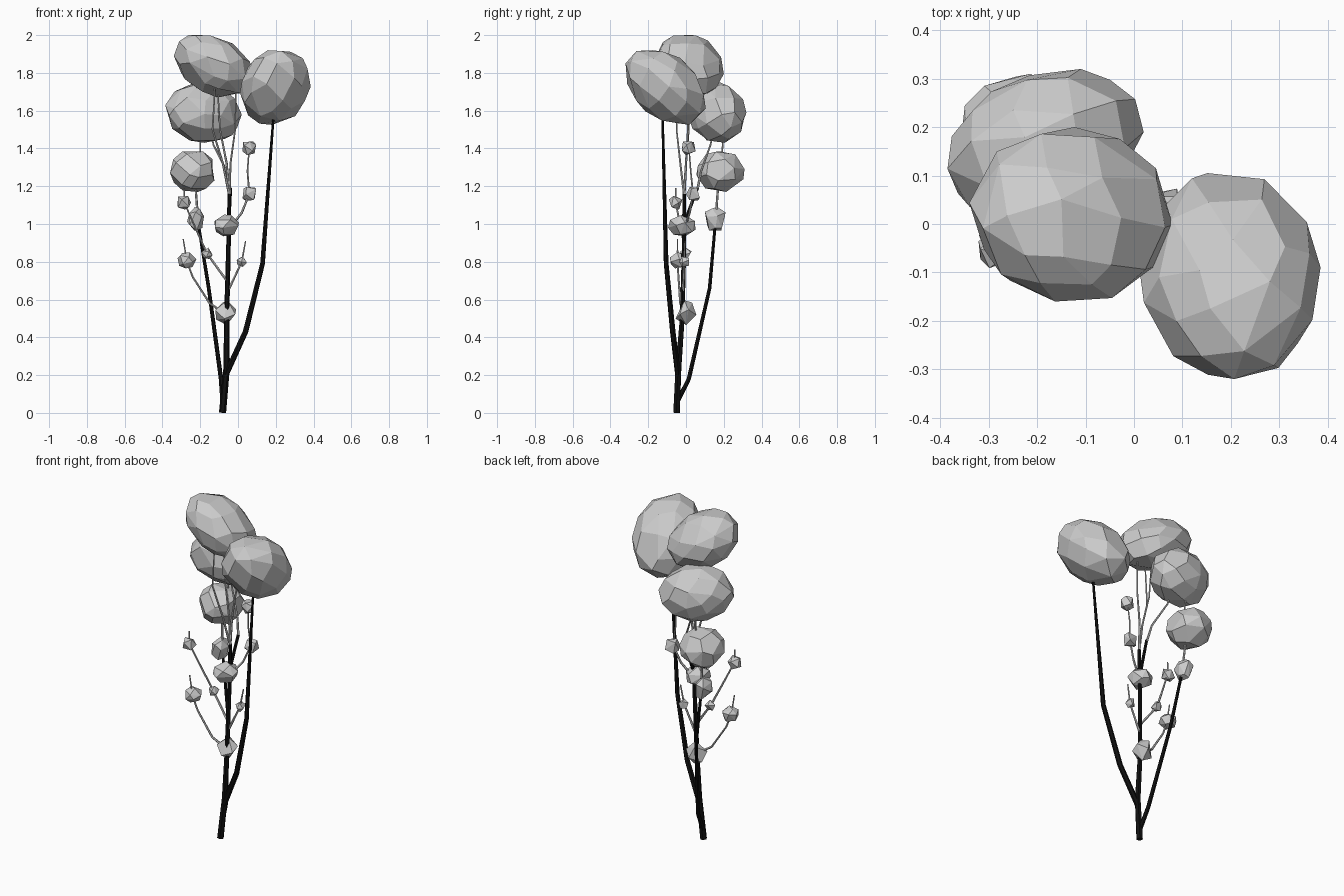
import bpy, bmesh, math, random
from mathutils import Vector, Euler

if "Cube" in bpy.data.objects:
    bpy.data.objects.remove(bpy.data.objects["Cube"])

random.seed(4)
bark = bpy.data.materials.new("dark_bark")
bark.diffuse_color = (0.005, 0.005, 0.005, 1)
bark.use_nodes = True
bark.node_tree.nodes["Principled BSDF"].inputs["Base Color"].default_value = bark.diffuse_color


def foliage(name, lo, hi, n, radii=(1, 1, 1), tilt=(0, 0, 0)):
    """Faceted clump: hull of scattered points, tilted, fitted to a box."""
    rot = Euler([math.radians(t) for t in tilt]).to_matrix()
    spin = Euler([random.uniform(0, 6.28) for _ in range(3)]).to_matrix()
    pts = []
    for i in range(n):
        z = 1 - (2 * i + 1) / n
        a = i * 2.39996
        r = math.sqrt(1 - z * z)
        jitter = Vector([random.uniform(-1, 1) for _ in range(3)]) * 0.7 / math.sqrt(n)
        p = spin @ (Vector((r * math.cos(a), r * math.sin(a), z)) + jitter).normalized()
        pts.append(rot @ Vector([p[k] * radii[k] for k in range(3)]))
    mn = [min(p[k] for p in pts) for k in range(3)]
    mx = [max(p[k] for p in pts) for k in range(3)]
    bm = bmesh.new()
    for p in pts:
        bm.verts.new([lo[k] + (p[k] - mn[k]) / (mx[k] - mn[k]) * (hi[k] - lo[k])
                      for k in range(3)])
    bmesh.ops.convex_hull(bm, input=bm.verts)
    if n > 20:
        bmesh.ops.dissolve_limit(bm, angle_limit=math.radians(13),
                                 verts=bm.verts, edges=bm.edges)
    bmesh.ops.recalc_face_normals(bm, faces=bm.faces)
    me = bpy.data.meshes.new(name)
    bm.to_mesh(me)
    bm.free()
    bpy.context.collection.objects.link(bpy.data.objects.new(name, me))


def bud(name, c, r, n=9):
    foliage(name, [v - r for v in c], [v + r for v in c], n)


def branch(name, pts, mat=None):
    """Tapered six-sided limb through (x, y, z, radius) points."""
    cu = bpy.data.curves.new(name, 'CURVE')
    cu.dimensions = '3D'
    cu.bevel_depth = 1
    cu.bevel_resolution = 1
    cu.use_fill_caps = True
    sp = cu.splines.new('POLY')
    sp.points.add(len(pts) - 1)
    for q, p in zip(sp.points, pts):
        q.co = (*p[:3], 1)
        q.radius = p[3]
    sp.use_smooth = False
    ob = bpy.data.objects.new(name, cu)
    bpy.context.collection.objects.link(ob)
    if mat:
        cu.materials.append(mat)
    bpy.ops.object.select_all(action='DESELECT')
    ob.select_set(True)
    bpy.context.view_layer.objects.active = ob
    bpy.ops.object.convert(target='MESH')


# Main limbs
branch("trunk", [(-.082, -.05, .001, .019), (-.06, -.04, .24, .017),
                 (-.06, -.02, .5, .014), (-.05, -.01, .9, .012), (-.045, -.01, 1.16, .01)], bark)
branch("right_limb", [(-.065, -.042, .2, .016), (.04, -.07, .43, .015),
                      (.13, -.105, .79, .013), (.19, -.125, 1.6, .006)], bark)
branch("left_limb", [(-.08, -.05, .05, .013), (-.09, .015, .18, .012),
                     (-.155, .125, .66, .01), (-.21, .155, 1.0, .008)], bark)
branch("back_limb", [(-.05, -.01, 1.0, .01), (-.04, .06, 1.19, .009)], bark)

# Thin twigs
T = .006
twigs = [
    [(-.21, .155, 1.0), (-.225, .17, 1.2), (-.2, .19, 1.36), (-.2, .2, 1.5)],
    [(-.04, .06, 1.18), (-.06, .08, 1.28), (-.13, .13, 1.42), (-.15, .15, 1.52)],
    [(-.045, -.01, 1.15), (-.06, 0, 1.32), (-.095, .015, 1.5), (-.11, .02, 1.75)],
    [(-.045, -.01, 1.15), (-.08, -.03, 1.32), (-.135, -.05, 1.5), (-.12, -.05, 1.75)],
    [(-.045, -.01, 1.15), (-.04, 0, 1.32), (-.015, .01, 1.5), (-.01, .015, 1.75)],
    [(-.06, -.01, .52), (-.15, -.03, .58), (-.24, -.04, .72), (-.27, -.045, .8),
     (-.29, -.045, .92)],
    [(-.06, -.015, .7), (-.165, 0, .845), (-.23, -.03, .99), (-.285, -.055, 1.115),
     (-.285, -.055, 1.19)],
    [(-.055, -.015, .64), (.02, -.01, .8), (.04, -.005, .91)],
    [(-.05, -.01, .97), (.02, .02, 1.06), (.06, .037, 1.16), (.05, .025, 1.28),
     (.06, .015, 1.41)],
]
for i, pts in enumerate(twigs):
    last = len(pts) - 1
    branch(f"twig_{i + 1}", [(*p, T * (1.2 - .6 * k / last)) for k, p in enumerate(pts)])

# Large foliage clumps
foliage("foliage_top", (-.34, -.16, 1.67), (.08, .2, 2.0), 44, (.22, .18, .14), (-20, 25, 0))
foliage("foliage_right", (.01, -.32, 1.525), (.385, .105, 1.92), 44, (.19, .23, .15), (-36, 0, 18))
foliage("foliage_back", (-.385, .01, 1.43), (.02, .32, 1.75), 44, (.21, .15, .15), (-14, 8, 22))
foliage("foliage_left", (-.36, .055, 1.17), (-.125, .31, 1.385), 28, (.12, .13, .1))

# Medium and small leaf clusters
foliage("cluster_left", (-.27, .1, .965), (-.18, .21, 1.09), 14)
foliage("cluster_trunk_upper", (-.125, -.095, .935), (.005, .05, 1.05), 16)
foliage("cluster_trunk_lower", (-.12, -.055, .465), (-.01, .055, .597), 9)
foliage("cluster_front_left", (-.32, -.085, .765), (-.22, .01, .85), 14)
bud("bud_left_low", (-.165, 0, .845), .03)
bud("bud_right_low", (.02, -.01, .8), .027)
bud("bud_right_mid", (.06, .037, 1.16), .036)
bud("bud_right_high", (.06, .015, 1.4), .036, 11)
bud("bud_left_high", (-.285, -.055, 1.112), .036)
